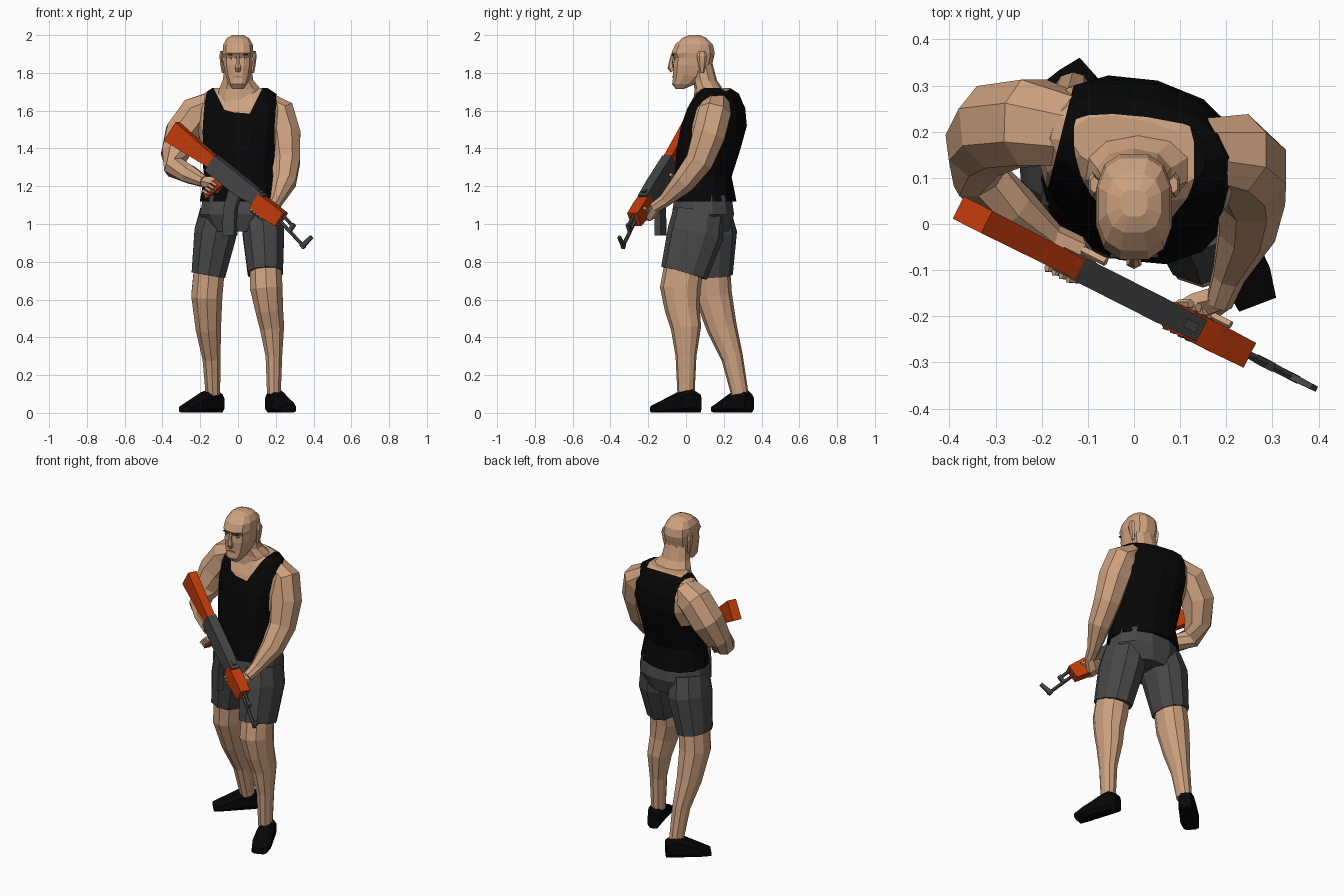
import bpy, bmesh, math
from mathutils import Vector
from mathutils.bvhtree import BVHTree

cube = bpy.data.objects.get("Cube")
if cube:
    bpy.data.objects.remove(cube, do_unlink=True)


def material(name, *rgb):
    mat = bpy.data.materials.new(name)
    mat.use_nodes = True
    mat.diffuse_color = (*rgb, 1)
    shader = mat.node_tree.nodes["Principled BSDF"]
    shader.inputs["Base Color"].default_value = (*rgb, 1)
    shader.inputs["Roughness"].default_value = .9
    return mat


skin = material("skin", .61, .355, .21)
lips = material("lips", .4, .2, .12)
black = material("black cloth", .002, .002, .002)
shorts_grey = material("shorts grey", .065, .065, .065)
metal = material("gun metal", .06, .06, .06)
wood = material("orange wood", .55, .045, .003)
brow_brown = material("brow brown", .06, .03, .02)
eye_white = material("eye white", .6, .56, .5)

X, Y, Z = Vector((1, 0, 0)), Vector((0, 1, 0)), Vector((0, 0, 1))


def power(value, exponent):
    return math.copysign(abs(value) ** exponent, value)


def loft(name, rings, mat, sides=8, ref=X, axis=None, square=.9):
    """Skin rings (x, y, z, radius along ref, radius across) into a closed body."""
    bm = bmesh.new()
    centres = [Vector(ring[:3]) for ring in rings]
    last = len(rings) - 1
    loops = []
    for i, (centre, ring) in enumerate(zip(centres, rings)):
        tangent = axis or (centres[min(i + 1, last)] - centres[max(i - 1, 0)])
        tangent = tangent.normalized()
        side = (ref - tangent * ref.dot(tangent)).normalized()
        other = tangent.cross(side)
        loop = []
        for k in range(sides):
            angle = math.tau * (k + .5) / sides
            loop.append(bm.verts.new(
                centre + side * ring[3] * power(math.cos(angle), square)
                + other * ring[4] * power(math.sin(angle), square)))
        loops.append(loop)
    for low, high in zip(loops, loops[1:]):
        for k in range(sides):
            n = (k + 1) % sides
            bm.faces.new((low[k], low[n], high[n], high[k]))
    bm.faces.new(loops[0])
    bm.faces.new(loops[-1])
    bmesh.ops.recalc_face_normals(bm, faces=bm.faces)
    mesh = bpy.data.meshes.new(name)
    bm.to_mesh(mesh)
    bm.free()
    mesh.materials.append(mat)
    obj = bpy.data.objects.new(name, mesh)
    bpy.context.collection.objects.link(obj)
    return obj


def limb(name, points, mat, ref=X, depth=1, sides=8):
    """Loft along points (x, y, z, radius); depth widens the radius across ref."""
    rings = [(x, y, z, radius, radius * depth) for x, y, z, radius in points]
    return loft(name, rings, mat, sides, ref)


def colour_zone(obj, planes, slot):
    """Cut along the planes and colour the faces in front of all of them."""
    bm = bmesh.new()
    bm.from_mesh(obj.data)
    for point, normal in planes:
        bmesh.ops.bisect_plane(bm, geom=bm.verts[:] + bm.edges[:] + bm.faces[:],
                               plane_co=point, plane_no=normal)
    for face in bm.faces:
        centre = face.calc_center_median()
        if all((centre - Vector(point)).dot(Vector(normal)) > 0 for point, normal in planes):
            face.material_index = slot
    bm.to_mesh(obj.data)
    bm.free()


# Torso in a vest, turned so that the right shoulder sits back
turned = Vector((1, -.25, 0)).normalized()
torso_rings = [(1.12, .09, .212, .173), (1.25, .09, .19, .147), (1.4, .12, .205, .165),
               (1.52, .148, .225, .168), (1.61, .16, .225, .145),
               (1.69, .165, .195, .105), (1.72, .16, .15, .065)]
vest = loft("vest_torso", [(.01, y, z, width, depth) for z, y, width, depth in torso_rings],
            black, 14, turned, Z)
vest.data.materials.append(skin)
# Scooped neckline, then the arm holes
colour_zone(vest, [((0, 0, 1.585), (0, -.5, .9)),
                   ((.12, 0, 1.7), (-1, 0, .5)), ((-.12, 0, 1.7), (1, 0, .5))], 1)
for direction, reach in ((turned, .18), (-turned, .2)):
    colour_zone(vest, [(direction * reach, direction), (Z * 1.42, Z)], 1)

loft("neck", [(.01, .13, 1.64, .13, .09), (.01, .12, 1.715, .115, .075),
              (0, .1, 1.76, .085, .064), (0, .08, 1.85, .07, .06)], skin, 10, X, Z)

# Head: height, front, back and half width of each ring
head_rings = [(1.715, -.055, -.01, .03), (1.74, -.075, .05, .05),
              (1.785, -.07, .11, .067), (1.84, -.07, .14, .078),
              (1.88, -.065, .15, .08), (1.905, -.08, .155, .084),
              (1.95, -.06, .145, .08), (1.985, -.02, .11, .06), (2, .015, .075, .03)]
head = loft("head", [(0, (front + back) / 2, z, width, (back - front) / 2)
                     for z, front, back, width in head_rings], skin, 12, X, Z, .75)
limb("nose", [(0, -.07, 1.9, .008), (0, -.08, 1.85, .012),
              (0, -.08, 1.83, .018), (0, -.07, 1.81, .015)], skin, X, 1, 6)

# Face details as thin plates laid on the head
tree = BVHTree.FromObject(head, bpy.context.evaluated_depsgraph_get())


def plate(name, x, z, half_width, half_height, mat, lift=0):
    hit = tree.ray_cast(Vector((x, -1, z)), Y)[0]
    rings = [(x, hit.y - lift + offset, z, half_width, half_height)
             for offset in (-.004, .004)]
    loft(name, rings, mat, 6, X, Y)


plate("mouth", 0, 1.78, .03, .006, lips)
for side, word in ((1, "left"), (-1, "right")):
    x = side * .035
    plate(word + "_eye", x, 1.876, .015, .006, eye_white)
    plate(word + "_pupil", x, 1.876, .005, .005, brow_brown, .002)
    plate(word + "_brow", x, 1.897, .02, .004, brow_brown)
    ear = [(.077, 1.8, .01), (.084, 1.84, .02), (.09, 1.89, .028), (.086, 1.915, .018)]
    loft(word + "_ear", [(side * out, .085, z, .01, size) for out, z, size in ear],
         skin, 6, X, Z)

# Shorts
loft("shorts_seat", [(.01, .09, 1.15, .2, .155), (.01, .09, 1.05, .218, .17),
                     (.005, .09, .96, .15, .14)], shorts_grey, 12, X, Z)
limb("left_shorts_leg", [(.12, .07, 1.06, .106), (.135, .05, .95, .115),
                         (.145, -.01, .74, .097)], shorts_grey, X, 1.3, 10)
limb("right_shorts_leg", [(-.1, .11, 1.06, .106), (-.12, .13, .95, .117),
                          (-.157, .135, .73, .094)], shorts_grey, X, 1.2, 10)

# Bare legs
limb("left_leg", [(.145, -.01, .79, .086), (.15, -.03, .66, .09), (.165, -.02, .55, .077),
                  (.18, 0, .45, .067), (.19, 0, .3, .046), (.19, 0, .1, .038)],
     skin, X, 1.2, 10)
limb("right_leg", [(-.15, .135, .78, .085), (-.165, .145, .62, .086), (-.157, .19, .45, .07),
                   (-.14, .245, .29, .05), (-.133, .285, .1, .04)], skin, X, 1.15, 10)


# Shoes: high at the heel, widest near the ball of the foot
def shoe(name, heel, toe):
    heel, toe = Vector(heel), Vector(toe)
    rings = []
    for share, half_width, height in ((0, .036, .1), (.2, .046, .13), (.45, .05, .11),
                                      (.75, .056, .07), (1, .045, .04)):
        spot = heel.lerp(toe, share)
        rings.append((spot.x, spot.y, height / 2, height / 2, half_width))
    loft(name, rings, black, 8, Z, toe - heel, .6)


shoe("left_shoe", (.175, .07, 0), (.268, -.175, 0))
shoe("right_shoe", (-.095, .335, 0), (-.285, .165, 0))

# Arms
limb("right_arm", [(-.12, .2, 1.63, .08), (-.22, .22, 1.585, .1),
                   (-.295, .21, 1.48, .098), (-.335, .165, 1.37, .077), (-.335, .1, 1.3, .06),
                   (-.26, .035, 1.265, .052), (-.18, -.03, 1.225, .032)], skin, Y)
limb("left_arm", [(.13, .16, 1.64, .07), (.215, .15, 1.585, .092), (.245, .12, 1.47, .092),
                  (.255, .07, 1.33, .078), (.245, -.01, 1.225, .066),
                  (.205, -.11, 1.125, .037), (.185, -.17, 1.085, .03)], skin, X)

# Rifle frame: along the barrel, across towards the body, and up
butt = Vector((-.35, .02, 1.49))
along = Vector((.73, -.37, -.58)).normalized()
across = Z.cross(along).normalized()
up = along.cross(across)


def on_gun(forward, sideways, rise):
    return butt + along * forward + across * sideways + up * rise


def gun_part(name, rings, mat, axis=along, sides=4, square=0):
    """Rings are (distance from the butt, rise, half width, half height)."""
    loft(name, [(*on_gun(forward, 0, rise), width, height)
                for forward, rise, width, height in rings], mat, sides, across, axis, square)


def gun_rod(name, start, end, radius):
    rings = [(*point, radius, radius) for point in (start, end)]
    gun_part(name, rings, metal, None, 6, 1)


gun_part("stock", [(0, 0, .027, .06), (.3, .01, .024, .034)], wood)
gun_part("receiver", [(.29, 0, .028, .05), (.52, 0, .028, .05), (.65, .01, .026, .036)], metal)
gun_part("hand_guard", [(.62, -.01, .03, .044), (.7, -.01, .032, .048),
                        (.8, -.005, .03, .042)], wood)
gun_part("pistol_grip", [(.39, -.04, .018, .026), (.355, -.16, .018, .022)], wood, None)
magazine_path = ((.49, -.03), (.515, -.12), (.55, -.18), (.6, -.25))
gun_part("magazine", [(*point, .018, .034) for point in magazine_path], metal, None)
gun_rod("barrel", (.79, -.015), (1, -.045), .01)
gun_rod("gas_tube", (.79, .02), (.88, .005), .01)
gun_part("gas_block", [(.865, -.005, .01, .024), (.885, -.005, .01, .024)], metal)
gun_part("front_sight", [(.98, -.055, .008, .014), (1, .025, .006, .01)], metal, None)
gun_part("rear_sight", [(.6, .04, .01, .012), (.63, .04, .01, .016)], metal)

# Hands: a palm on the body side with fingers curled round the front
loft("right_palm", [(-.195, -.02, 1.23, .028, .03), (*on_gun(.35, .04, -.09), .042, .026),
                    (*on_gun(.39, .03, -.095), .036, .02)], skin, 6, Z)
loft("left_palm", [(.19, -.16, 1.09, .03, .03), (*on_gun(.69, .045, -.05), .045, .026),
                   (*on_gun(.67, .01, -.06), .045, .018)], skin, 6, along)


def digit(name, points, ref):
    limb(name, [(*point, .01) for point in points], skin, ref, 1, 5)


curl = [math.pi * step / 4 for step in range(5)]
for i, finger in enumerate(("index", "middle", "ring", "little")):
    drop = -.075 - .022 * i
    grip = .375 + .25 * drop
    digit("right_" + finger + "_finger",
          [on_gun(grip + .04 * math.sin(a), .03 * math.cos(a), drop) for a in curl], up)
    digit("left_" + finger + "_finger",
          [on_gun(.635 + .022 * i, .042 * math.cos(a), -.015 - .055 * math.sin(a))
           for a in curl[:4]], along)
for word, place, height in (("right", .34, -.07), ("left", .69, -.04)):
    digit(word + "_thumb", [on_gun(place + .02 * i, .04, height + .03 * i)
                            for i in range(3)], across)
